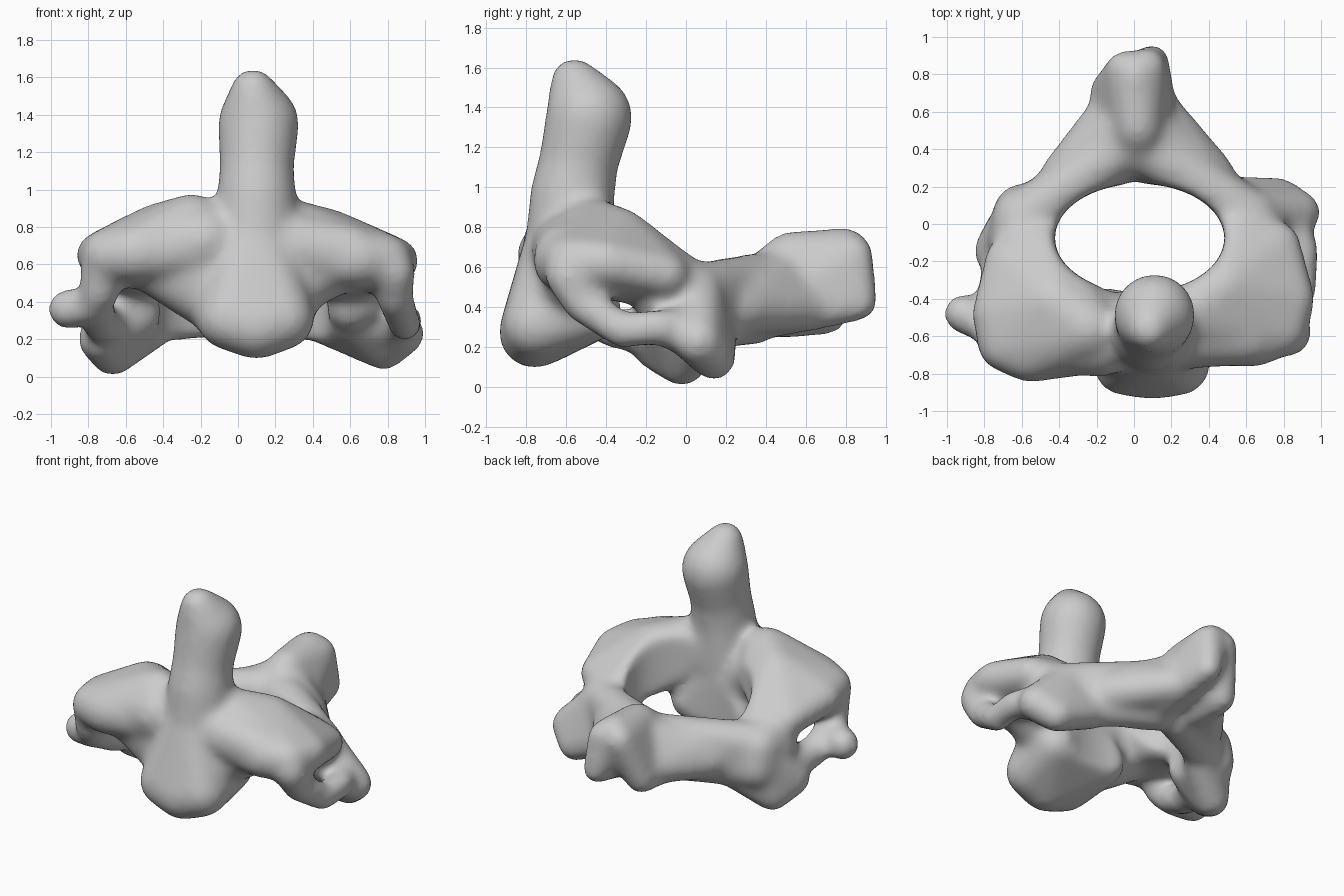
import bpy
import bmesh
from mathutils import Matrix

if "Cube" in bpy.data.objects:
    bpy.data.objects.remove(bpy.data.objects["Cube"])

bone = bpy.data.materials.new("bone_grey")
bone.use_nodes = True
bone.diffuse_color = (0.6, 0.6, 0.6, 1)
bone.node_tree.nodes["Principled BSDF"].inputs["Base Color"].default_value = (0.6, 0.6, 0.6, 1)

bm = bmesh.new()


def hull(balls):
    """Convex skin around balls given as (x, y, z, radius)."""
    part = bmesh.new()
    for x, y, z, r in balls:
        bmesh.ops.create_icosphere(part, subdivisions=3, radius=r,
                                   matrix=Matrix.Translation((x, y, z)))
    res = bmesh.ops.convex_hull(part, input=part.verts[:])
    junk = {e for e in res["geom_interior"] + res["geom_unused"]
            if isinstance(e, bmesh.types.BMVert)}
    bmesh.ops.delete(part, geom=list(junk), context="VERTS")
    bmesh.ops.recalc_face_normals(part, faces=part.faces[:])
    mesh = bpy.data.meshes.new("part")
    part.to_mesh(mesh)
    part.free()
    bm.from_mesh(mesh)
    bpy.data.meshes.remove(mesh)


def chain(balls):
    """Tapered limb through successive balls."""
    for pair in zip(balls, balls[1:]):
        hull(pair)


def both(balls, scale=1, dy=0, dz=0):
    """One part on the +x side and its slightly different partner."""
    hull(balls)
    hull([(-x * scale, y + dy, z + dz, r) for x, y, z, r in balls])


# upright peg
chain([(.1, -.58, .7, .23), (.1, -.57, .95, .215), (.1, -.54, 1.12, .2),
       (.11, -.485, 1.35, .22), (.08, -.56, 1.53, .12)])

# central body with its rounded front lip
hull([(.09, -.6, .75, .2), (-.05, -.75, .31, .17), (.24, -.75, .31, .17),
      (.1, -.76, .27, .18), (-.12, -.47, .38, .15), (.27, -.47, .38, .15)])

# flanks sweeping from the body up to the shelves
hull([(.14, -.6, .45, .2), (.24, -.55, .47, .18), (.62, -.5, .64, .15), (.3, -.5, .7, .16)])
hull([(.05, -.6, .45, .2), (-.2, -.58, .46, .18), (-.56, -.58, .67, .16), (-.2, -.5, .7, .16)])

# upper joint shelves
both([(.28, -.48, .78, .17), (.38, -.58, .64, .16), (.63, -.61, .63, .16),
      (.79, -.57, .62, .14), (.85, -.4, .62, .12), (.78, -.1, .56, .11),
      (.56, -.05, .53, .15), (.48, -.34, .73, .17)], .88, -.08, .03)
both([(.2, -.58, .7, .2), (.6, -.6, .66, .16), (.4, -.45, .7, .18)], .9, -.04, .02)

# side masses
both([(.62, -.12, .5, .16), (.67, -.1, .42, .14), (.62, .06, .33, .16),
      (.63, .04, .46, .15), (.6, -.1, .38, .14)], .96)

# lower joints
hull([(.78, .14, .14, .11), (.88, .06, .23, .12), (.62, 0, .34, .16),
      (.64, .05, .44, .14), (.46, .14, .29, .12)])
hull([(-.67, -.02, .12, .12), (-.74, -.15, .2, .12), (-.56, -.08, .34, .16),
      (-.6, .05, .44, .14), (-.4, .13, .31, .12)])

# arch plates closing the ring behind
both([(.62, .04, .48, .14), (.57, .09, .31, .13),
      (.08, .4, .53, .15), (.08, .34, .34, .13)], .93)

# rear spine, a roof with two hanging wings of unequal length
ridge = [(.02, .4, .52, .15), (.02, .52, .65, .13), (.01, .8, .68, .12)]
hull(ridge + [(.07, .84, .66, .1), (.1, .87, .42, .09), (.12, .64, .38, .1), (.12, .4, .38, .14)])
hull(ridge + [(-.05, .83, .66, .1), (-.14, .71, .36, .1), (-.12, .5, .36, .12)])

# webs blending the arch into the spine
both([(.4, .26, .4, .14), (.3, .34, .46, .14), (.1, .66, .4, .11),
      (.05, .5, .56, .14), (.1, .38, .38, .13)], .9)

# side processes around their small holes
chain([(.83, -.59, .56, .12), (.84, -.52, .42, .1),
       (.89, -.32, .28, .09), (.9, -.14, .3, .09), (.8, .04, .27, .13)])
chain([(-.71, -.63, .62, .13), (-.74, -.6, .46, .11),
       (-.78, -.54, .38, .1), (-.91, -.48, .36, .11)])
chain([(-.76, -.53, .38, .1), (-.74, -.36, .29, .1), (-.66, -.1, .27, .13)])

mesh = bpy.data.meshes.new("vertebra")
bm.to_mesh(mesh)
bm.free()
mesh.materials.append(bone)
vertebra = bpy.data.objects.new("vertebra", mesh)
bpy.context.collection.objects.link(vertebra)

# cutter for the central canal
bpy.ops.mesh.primitive_cylinder_add(vertices=64, radius=1, depth=1.1,
                                    location=(.03, -.075, .4))
canal = bpy.context.object
canal.name = "canal_cutter"
canal.scale = (.455, .29, 1)
canal.data.materials.append(bone)
canal.hide_render = True
canal.display_type = "WIRE"


def remesh(name, size):
    mod = vertebra.modifiers.new(name, "REMESH")
    mod.mode = "VOXEL"
    mod.voxel_size = size
    mod.use_smooth_shade = True


# fuse the parts, open the canal, then soften everything
remesh("fuse", .025)
cut = vertebra.modifiers.new("canal", "BOOLEAN")
cut.operation = "DIFFERENCE"
cut.object = canal
remesh("even_out", .022)
soft = vertebra.modifiers.new("soften", "SMOOTH")
soft.factor = .5
soft.iterations = 22

bpy.ops.object.select_all(action="DESELECT")
vertebra.select_set(True)
bpy.context.view_layer.objects.active = vertebra
bpy.ops.object.convert(target="MESH")
bpy.ops.object.shade_smooth()
bpy.data.objects.remove(canal)
